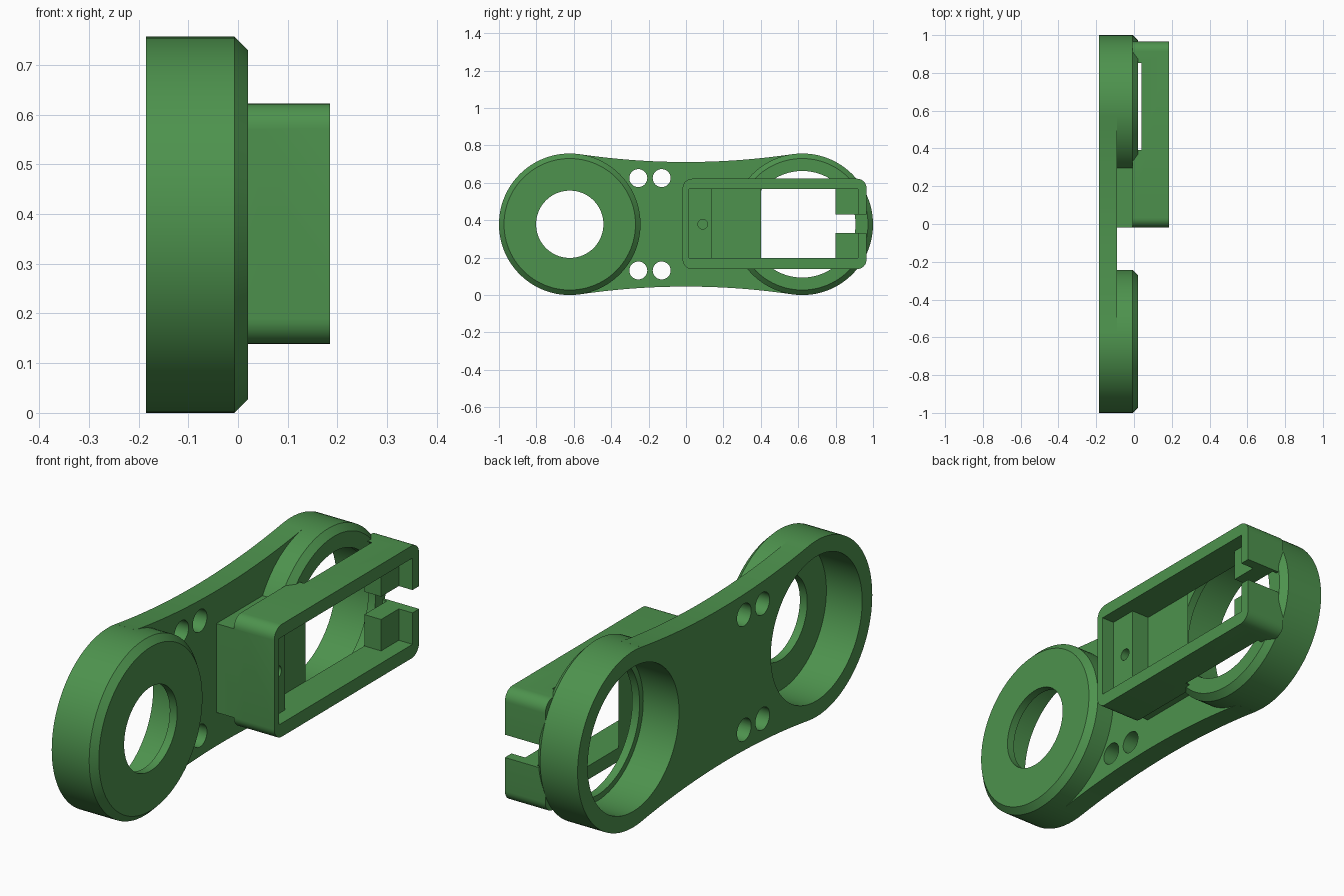
import bpy, bmesh, math

if "Cube" in bpy.data.objects:
    bpy.data.objects.remove(bpy.data.objects["Cube"])

green = bpy.data.materials.new("green")
green.diffuse_color = (0.075, 0.29, 0.075, 1)
green.use_nodes = True
green.node_tree.nodes["Principled BSDF"].inputs["Base Color"].default_value = green.diffuse_color

CY, CZ, R = 0.6215, 0.3785, 0.3785      # ring centre offset, height, radius
BACK, FACE = -0.185, 0.02               # ring back and front planes
BORE = 0.31


def finish(bm, name):
    bmesh.ops.recalc_face_normals(bm, faces=bm.faces)
    me = bpy.data.meshes.new(name)
    bm.to_mesh(me)
    bm.free()
    me.materials.append(green)
    ob = bpy.data.objects.new(name, me)
    bpy.context.collection.objects.link(ob)
    return ob


def prism(name, pts, x0, x1):
    """Extrude a (y, z) outline along x."""
    bm = bmesh.new()
    f = bm.faces.new([bm.verts.new((x0, y, z)) for y, z in pts])
    g = bmesh.ops.extrude_face_region(bm, geom=[f])["geom"]
    bmesh.ops.translate(bm, vec=(x1 - x0, 0, 0),
                        verts=[v for v in g if isinstance(v, bmesh.types.BMVert)])
    return finish(bm, name)


def circle(y, z, r, n=96):
    return [(y + r * math.cos(2 * math.pi * i / n), z + r * math.sin(2 * math.pi * i / n))
            for i in range(n)]


def rect(y0, y1, z0, z1, r=0.0, n=8):
    if not r:
        return [(y0, z0), (y1, z0), (y1, z1), (y0, z1)]
    pts = []
    for k, (y, z) in enumerate([(y1 - r, z1 - r), (y0 + r, z1 - r), (y0 + r, z0 + r), (y1 - r, z0 + r)]):
        for i in range(n + 1):
            a = math.pi / 2 * (k + i / n)
            pts.append((y + r * math.cos(a), z + r * math.sin(a)))
    return pts


def boolean(ob, other, op):
    m = ob.modifiers.new(op, "BOOLEAN")
    m.operation, m.solver, m.object = op, "EXACT", other
    bpy.context.view_layer.objects.active = ob
    bpy.ops.object.modifier_apply(modifier=m.name)
    bpy.data.objects.remove(other, do_unlink=True)


def cut(ob, pts, x0, x1):
    boolean(ob, prism("cutter", pts, x0, x1), "DIFFERENCE")


def add(ob, pts, x0, x1):
    boolean(ob, prism("piece", pts, x0, x1), "UNION")


def ring(name, cy, hole, n=96):
    """Lathe a bored, chamfered housing about the x direction."""
    prof = [(BORE, BACK), (R, BACK), (R, -0.007), (R - 0.027, FACE),
            (hole, FACE), (hole, -0.015), (BORE, -0.015)]
    bm = bmesh.new()
    loops = [[bm.verts.new((x, cy + r * math.cos(2 * math.pi * i / n),
                            CZ + r * math.sin(2 * math.pi * i / n))) for r, x in prof]
             for i in range(n)]
    for i in range(n):
        a, b = loops[i], loops[(i + 1) % n]
        for j in range(len(prof)):
            k = (j + 1) % len(prof)
            bm.faces.new((a[j], a[k], b[k], b[j]))
    return finish(bm, name)


# Bearing housings at both ends
parts = [ring("front_housing", -CY, 0.18), ring("rear_housing", CY, 0.285)]

# Waisted web, its edges tangent to both housings
half = 0.333
RW = (CY**2 + half**2 - R**2) / (2 * (R - half))
amax = math.asin(CY / (RW + R))
edge = []
for i in range(33):
    a = amax * (i / 16 - 1)
    edge.append((RW * math.sin(a), half + RW * (1 - math.cos(a))))
web = prism("web", [(y, CZ + h) for y, h in edge] + [(y, CZ - h) for y, h in reversed(edge)],
            BACK, -0.09)
for s in (-1, 1):
    cut(web, circle(s * CY, CZ, BORE + 0.002), -0.3, 0.1)
for y in (-0.255, -0.13):
    for s in (-1, 1):
        cut(web, circle(y, CZ + s * 0.247, 0.048, 40), -0.3, 0.1)
parts.append(web)

# Bracket frame: open rounded box on a narrower foot
y0, y1, z0, z1 = 0.015, 0.92, 0.197, 0.567
bracket = prism("bracket", rect(-0.018, 0.965, 0.139, 0.622, 0.05), -0.007, 0.185)
cut(bracket, rect(y0, y1, z0, z1), -0.05, 0.3)
# foot and floor, raised ledge, rear stops
add(bracket, rect(-0.018, 0.4, 0.189, 0.571), -0.092, 0.04)
add(bracket, rect(0.0, 0.14, 0.19, 0.575), 0.03, 0.125)
add(bracket, rect(0.8, 0.94, 0.19, 0.575), 0.03, 0.12)
# rear slot, bearing clearance and pilot hole
cut(bracket, rect(0.7, 1.1, 0.332, 0.43), -0.2, 0.3)
cut(bracket, circle(CY, CZ, 0.335), -0.3, 0.04)
cut(bracket, circle(0.09, CZ, 0.026, 32), 0.0, 0.3)
parts.append(bracket)

# Smooth curved walls, keep hard edges
for ob in parts:
    bpy.ops.object.select_all(action="DESELECT")
    ob.select_set(True)
    bpy.context.view_layer.objects.active = ob
    bpy.ops.object.shade_smooth_by_angle(angle=math.radians(30))
